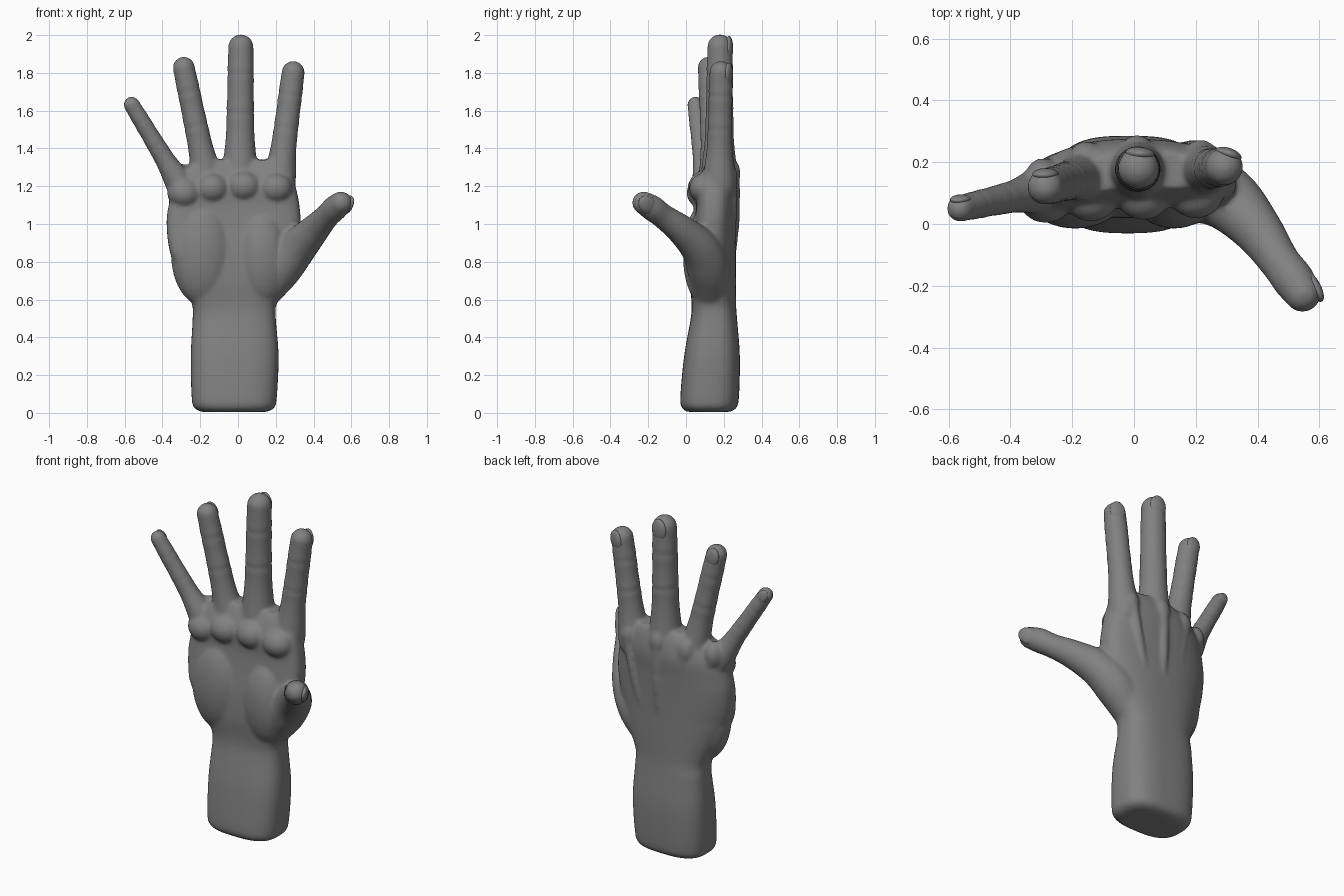
import bpy, bmesh, math
from mathutils import Vector, Matrix

cube = bpy.data.objects.get("Cube")
if cube:
    bpy.data.objects.remove(cube, do_unlink=True)

skin = bpy.data.materials.new("grey skin")
skin.use_nodes = True
skin.diffuse_color = (0.22, 0.22, 0.22, 1)
skin.node_tree.nodes["Principled BSDF"].inputs["Base Color"].default_value = skin.diffuse_color


def make_object(name, bm):
    bmesh.ops.recalc_face_normals(bm, faces=bm.faces)
    for f in bm.faces:
        f.smooth = True
    mesh = bpy.data.meshes.new(name)
    bm.to_mesh(mesh)
    bm.free()
    mesh.materials.append(skin)
    obj = bpy.data.objects.new(name, mesh)
    bpy.context.collection.objects.link(obj)
    return obj


def spline(rows, steps=8):
    """Catmull-Rom interpolation of rows of numbers."""
    out = []
    last = len(rows) - 1
    for i in range(last):
        a, b, c, d = rows[max(i - 1, 0)], rows[i], rows[i + 1], rows[min(i + 2, last)]
        for s in range(steps):
            t = s / steps
            out.append([q + t * (r - p) / 2 + t * t * (p - 2.5 * q + 2 * r - w / 2)
                        + t ** 3 * (w - p + 3 * (q - r)) / 2
                        for p, q, r, w in zip(a, b, c, d)])
    return out + [list(rows[-1])]


def loft(bm, rings):
    """Close a row of equal point rings into a solid."""
    rings = [[bm.verts.new(p) for p in ring] for ring in rings]
    n = len(rings[0])
    for low, high in zip(rings, rings[1:]):
        for i in range(n):
            j = (i + 1) % n
            bm.faces.new((low[i], low[j], high[j], high[i]))
    bm.faces.new(rings[0][::-1])
    bm.faces.new(rings[-1])


def ellipsoid(bm, centre, radii, turn=None):
    m = Matrix.Translation(centre) @ (turn or Matrix()) @ Matrix.Diagonal((*radii, 1))
    bmesh.ops.create_uvsphere(bm, u_segments=32, v_segments=20, radius=1, matrix=m)


def tube(bm, rows, sides=28):
    """Round tube through rows of x, y, z, radius, with ball ends."""
    rings = []
    for i, row in enumerate(rows):
        before, after = rows[max(i - 1, 0)], rows[min(i + 1, len(rows) - 1)]
        q = (Vector(after[:3]) - Vector(before[:3])).to_track_quat('Z', 'Y')
        rings.append([Vector(row[:3]) + q @ Vector((math.cos(a), math.sin(a), 0)) * row[3]
                      for a in (math.tau * k / sides for k in range(sides))])
    loft(bm, rings)
    for row in (rows[0], rows[-1]):
        ellipsoid(bm, row[:3], (row[3],) * 3)


def nail(name, tip, axis, normal, r):
    """Curved plate lying on the back of a fingertip."""
    axis = Vector(axis).normalized()
    normal = Vector(normal)
    normal = (normal - axis * normal.dot(axis)).normalized()
    side = axis.cross(normal)
    turn = Matrix((side, axis, normal)).transposed().to_4x4()
    bm = bmesh.new()
    ellipsoid(bm, Vector(tip) + normal * r * 0.7 - axis * r * 0.1,
              (r * 0.72, r * 0.98, r * 0.34), turn)
    make_object(name, bm)


hand = bmesh.new()

# Forearm and palm: z, left x, right x, front y, back y
outline = [
    (0.005, -0.19, 0.15, 0.01, 0.23), (0.025, -0.23, 0.19, -0.02, 0.265),
    (0.08, -0.245, 0.205, -0.03, 0.28), (0.3, -0.25, 0.215, -0.01, 0.285),
    (0.5, -0.24, 0.2, 0.025, 0.27), (0.58, -0.245, 0.205, 0.03, 0.265),
    (0.7, -0.3, 0.26, 0.02, 0.265), (0.85, -0.36, 0.31, 0.025, 0.265),
    (1.0, -0.378, 0.33, 0.045, 0.267), (1.1, -0.367, 0.325, 0.055, 0.27),
    (1.2, -0.34, 0.305, 0.055, 0.275), (1.29, -0.28, 0.28, 0.09, 0.26),
    (1.34, -0.2, 0.23, 0.12, 0.24)]
rings = []
for z, x0, x1, y0, y1 in spline(outline, 6):
    bow = min(max((z - 0.5) / 0.35, 0), 1)
    ring = []
    for k in range(64):
        c, s = math.cos(math.tau * k / 64), math.sin(math.tau * k / 64)
        u = math.copysign(abs(c) ** 0.7, c)
        v = math.copysign(abs(s) ** 0.7, s)
        drop = bow * u * u * (0.06 if u < 0 else 0.02)
        ring.append(((x0 + x1) / 2 + u * (x1 - x0) / 2,
                     (y0 + y1) / 2 + v * (y1 - y0) / 2 - drop, z))
    rings.append(ring)
loft(hand, rings)

# Palm pads: heel of the thumb, outer heel, and one pad under each finger
ellipsoid(hand, (0.13, 0.1, 0.82), (0.14, 0.115, 0.25))
ellipsoid(hand, (-0.19, 0.1, 0.84), (0.165, 0.115, 0.27))
for x, y, z in ((-0.285, 0.085, 1.165), (-0.14, 0.09, 1.19), (0.03, 0.095, 1.2), (0.2, 0.1, 1.19)):
    ellipsoid(hand, (x, y, z), (0.09, 0.082, 0.08))

# Fingers: base, tip, base radius, tip radius, nail direction, knuckle y
fingers = {
    "index": ((0.215, 0.175, 1.2), (0.292, 0.185, 1.802), 0.067, 0.061, (0.35, 1, 0), 0.215),
    "middle": ((0.01, 0.175, 1.22), (0.015, 0.18, 1.937), 0.076, 0.067, (0.1, 1, 0), 0.23),
    "ring": ((-0.155, 0.155, 1.2), (-0.287, 0.12, 1.828), 0.065, 0.058, (0, 1, 0), 0.21),
    "little": ((-0.295, 0.11, 1.19), (-0.563, 0.05, 1.632), 0.054, 0.043, (-0.1, 1, 0.3), 0.155)}


def bump(t, centre, width):
    return math.exp(-((t - centre) / width) ** 2)


for name, (base, tip, r0, r1, normal, knuckle_y) in fingers.items():
    rows = []
    for i in range(61):
        t = i / 60
        r = r0 + (r1 - r0) * t + 0.022 * bump(t, 0, 0.25)
        for joint in (0.51, 0.8):
            r *= 1 + 0.05 * bump(t, joint, 0.07) - 0.07 * bump(t, joint, 0.02)
        rows.append((*Vector(base).lerp(Vector(tip), t), r))
    tube(hand, rows)
    nail(name + "_finger_nail", tip, Vector(tip) - Vector(base), normal, r1)
    # Knuckle and the tendon running back to the wrist
    ellipsoid(hand, (base[0], knuckle_y, base[2] + 0.05), (0.055, 0.058, 0.08))
    tube(hand, spline([(base[0] * 0.35, 0.225, 0.7, 0.02),
                       (base[0] * 0.75, knuckle_y + 0.025, 1.0, 0.028),
                       (base[0], knuckle_y + 0.025, 1.24, 0.032)]), 16)

# Thumb
thumb = [(0.12, 0.13, 0.62, 0.09), (0.22, 0.12, 0.76, 0.113), (0.31, 0.075, 0.87, 0.103),
         (0.4, -0.02, 0.965, 0.081), (0.47, -0.12, 1.04, 0.066),
         (0.515, -0.18, 1.085, 0.068), (0.545, -0.225, 1.112, 0.06)]
tube(hand, spline(thumb))
nail("thumb_nail", thumb[-1][:3], (0.11, -0.17, 0.13), (1, 0.5, -0.2), 0.062)

# Fuse the parts into one smooth skin
hand_object = make_object("hand", hand)
fuse = hand_object.modifiers.new("fuse", 'REMESH')
fuse.mode = 'VOXEL'
fuse.voxel_size = 0.01
fuse.use_smooth_shade = True
soften = hand_object.modifiers.new("soften", 'SMOOTH')
soften.factor = 0.5
soften.iterations = 8
